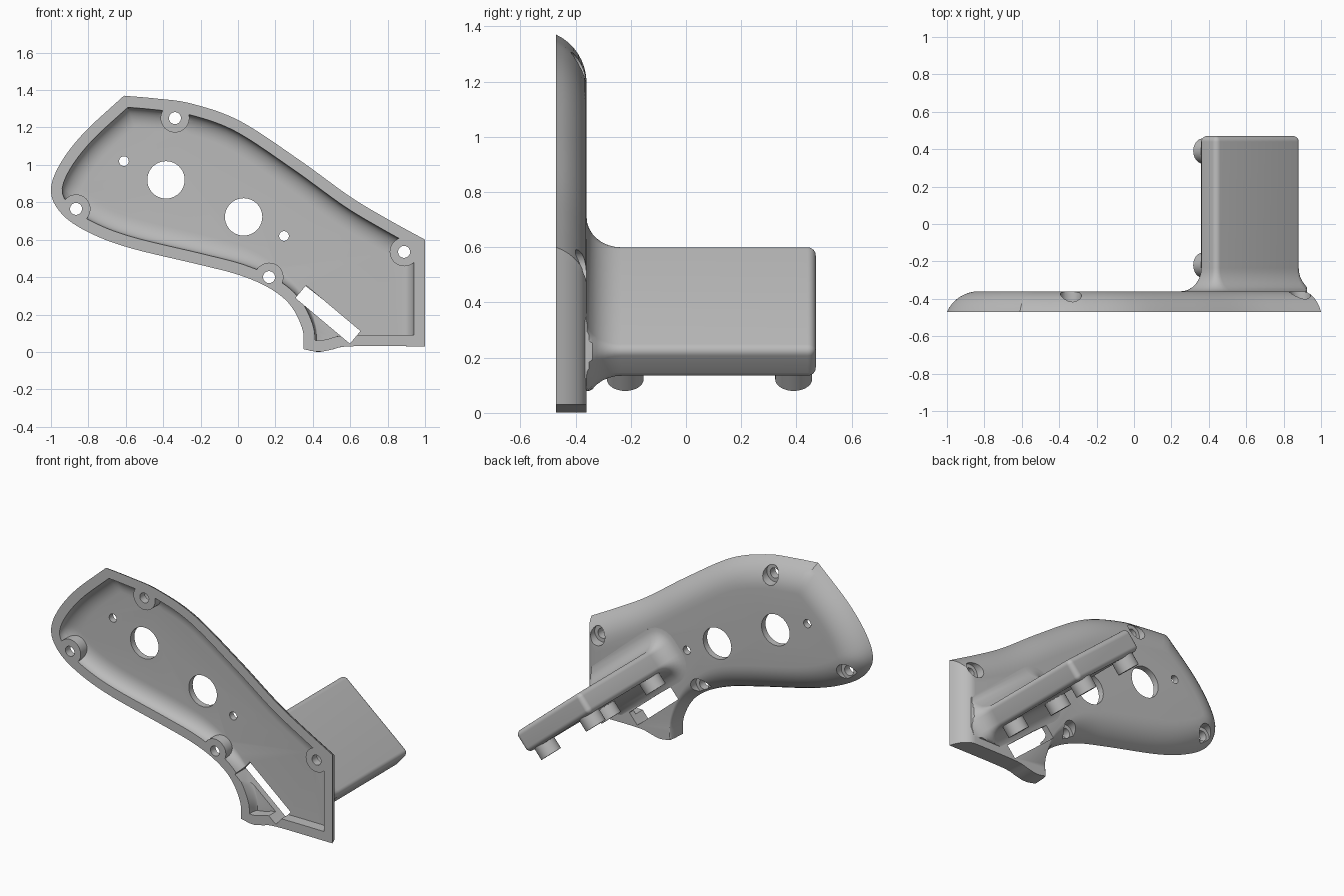
import bpy, bmesh, math
from mathutils import Vector

cube = bpy.data.objects.get("Cube")
if cube:
    bpy.data.objects.remove(cube)

grey = bpy.data.materials.new("plain_grey")
grey.use_nodes = True
grey.diffuse_color = (0.5, 0.5, 0.5, 1)
grey.node_tree.nodes["Principled BSDF"].inputs["Base Color"].default_value = (0.5, 0.5, 0.5, 1)

FRONT, BACK = -0.47, -0.36


def loft(name, rings):
    """Closed solid through rings of equal point count."""
    bm = bmesh.new()
    loops = [[bm.verts.new(p) for p in ring] for ring in rings]
    n = len(loops[0])
    for a, b in zip(loops, loops[1:]):
        for i in range(n):
            j = (i + 1) % n
            bm.faces.new((a[i], a[j], b[j], b[i]))
    bm.faces.new(loops[0])
    bm.faces.new(loops[-1])
    bmesh.ops.recalc_face_normals(bm, faces=bm.faces)
    if bm.calc_volume(signed=True) < 0:
        bmesh.ops.reverse_faces(bm, faces=bm.faces)
    mesh = bpy.data.meshes.new(name)
    bm.to_mesh(mesh)
    bm.free()
    mesh.materials.append(grey)
    ob = bpy.data.objects.new(name, mesh)
    bpy.context.collection.objects.link(ob)
    return ob


def prism_y(name, x, z, r, y0, y1, sides=40):
    ring = [(x + r * math.cos(math.tau * i / sides), z + r * math.sin(math.tau * i / sides))
            for i in range(sides)]
    return loft(name, [[(px, y, pz) for px, pz in ring] for y in (y0, y1)])


def cut(target, cutter):
    mod = target.modifiers.new("cut", 'BOOLEAN')
    mod.operation, mod.solver, mod.object = 'DIFFERENCE', 'EXACT', cutter
    bpy.context.view_layer.objects.active = target
    bpy.ops.object.modifier_apply(modifier=mod.name)
    bpy.data.objects.remove(cutter)


# Outline sections: x, z, amount of edge rounding; corners sit between sections
TOP = [(-.61, 1.37, 1), (-.44, 1.355, 1), (-.25, 1.328, 1), (.01, 1.235, 1), (.33, 1.025, 1),
       (.6, .83, 1), (.8, .71, 1), (1, .6, 1)]
SIDE = [(1, .6, .6), (1, .03, .6)]
BASE = [(1, .03, 0), (.6, .03, 0), (.5, .012, 0), (.43, 0, 0), (.35, .015, 0)]
REAR = [(.35, .015, .1), (.345, .12, .15), (.28, .25, .3), (.17, .34, .6), (.01, .41, .9),
        (-.2, .465, 1), (-.575, .555, 1), (-.79, .635, 1), (-.935, .73, 1), (-1, .85, 1),
        (-.96, .99, 1), (-.83, 1.165, 1), (-.61, 1.37, 1)]


def spline(points, steps=8):
    p = [Vector(q) for q in points]
    p = [2 * p[0] - p[1]] + p + [2 * p[-1] - p[-2]]
    out = []
    for a, b, c, d in zip(p, p[1:], p[2:], p[3:]):
        for i in range(steps):
            t = i / steps
            out.append(0.5 * (2 * b + (c - a) * t + (2 * a - 5 * b + 4 * c - d) * t * t
                              + (3 * b - a - 3 * c + d) * t ** 3))
    return out + [p[-2]]


SECTIONS = [spline(s) for s in (TOP, SIDE, BASE, REAR)]
COUNTS = (48, 16, 20, 80)


def offset_curve(pts, base, rounding):
    """Section moved inward, folds dropped, both ends extended."""
    flat = [p.to_2d() for p in pts]
    out = []
    for i, p in enumerate(flat):
        t = (flat[min(i + 1, len(flat) - 1)] - flat[max(i - 1, 0)]).normalized()
        d = base + rounding * max(0, min(1, pts[i].z))
        q = p + Vector((t.y, -t.x)) * d
        if min((q - o).length for o in flat) >= .9 * d:
            out.append(q)
    first = out[0] + (out[0] - out[1]).normalized() * .2
    last = out[-1] + (out[-1] - out[-2]).normalized() * .2
    return [first] + out + [last]


def crossing(a, b):
    for i in reversed(range(len(a) - 1)):
        u = a[i + 1] - a[i]
        for j in range(len(b) - 1):
            v, w = b[j + 1] - b[j], b[j] - a[i]
            det = u.cross(v)
            if abs(det) > 1e-9:
                s, t = w.cross(v) / det, w.cross(u) / det
                if -1e-4 <= s <= 1.0001 and -1e-4 <= t <= 1.0001:
                    return i, j, a[i] + u * s


def resample(pts, count):
    total = [0]
    for a, b in zip(pts, pts[1:]):
        total.append(total[-1] + (b - a).length)
    out, k = [], 0
    for i in range(count):
        s = total[-1] * i / count
        while total[k + 1] <= s:
            k += 1
        out.append(pts[k].lerp(pts[k + 1], (s - total[k]) / (total[k + 1] - total[k])))
    return out


def inset(base, rounding, y):
    """Whole outline moved inward, with mitred corners."""
    curves = [offset_curve(s, base, rounding) for s in SECTIONS]
    for k in range(len(curves)):
        nxt = (k + 1) % len(curves)
        i, j, p = crossing(curves[k], curves[nxt])
        curves[k] = curves[k][:i + 1] + [p]
        curves[nxt] = [p] + curves[nxt][j + 1:]
    return [(p.x, y, p.y) for c, n in zip(curves, COUNTS) for p in resample(c, n)]


# Shell with rounded back edge
LEVELS = 8
ARC, ROUND = .186, .17
sweep = math.asin(ROUND / ARC)
arc = [sweep * (1 - i / LEVELS) for i in range(LEVELS + 1)]
quarter = [math.pi / 2 * i / LEVELS for i in range(LEVELS + 1)]
shell = loft("grip_shell", [inset(0, ROUND - ARC * math.sin(a), BACK - ARC * (1 - math.cos(a)))
                            for a in arc])

# Hollow, leaving round screw bosses at the rim
hollow = loft("hollow", [inset(.06, 0, -.52)] +
              [inset(.06, .1 * (1 - math.cos(a)), FRONT + .07 * math.sin(a)) for a in quarter])
SCREWS = [(-.337, 1.25), (-.866, .765), (.166, .40), (.888, .535)]
for x, z in SCREWS:
    cut(hollow, prism_y("boss", x, z, .077, -.6, -.3))
cut(shell, hollow)

# Screw holes with wide recesses behind, then the large and small openings
for x, z in SCREWS:
    cut(shell, prism_y("screw_hole", x, z, .032, -.6, -.3))
    cut(shell, prism_y("screw_recess", x, z, .056, -.42, -.3))
for x, z, r in [(-.385, .92, .1), (.03, .722, .1), (-.61, 1.02, .026), (.246, .62, .026)]:
    cut(shell, prism_y("opening", x, z, r, -.6, -.3))

# Tilted directions shared by the slot, shelf and pegs
TILT = math.radians(40)
ALONG = Vector((math.cos(TILT), 0, -math.sin(TILT)))
UP = Vector((math.sin(TILT), 0, math.cos(TILT)))
Y = Vector((0, 1, 0))


def rounded_rect(center, length, thick, r, grow, y):
    rad = max(r + grow, .004)
    ring = []
    for k, (su, sv) in enumerate([(1, 1), (-1, 1), (-1, -1), (1, -1)]):
        for i in range(7):
            a = math.pi / 2 * (k + i / 6)
            u = su * (length / 2 + grow - rad) + rad * math.cos(a)
            v = sv * (thick / 2 + grow - rad) + rad * math.sin(a)
            p = center + ALONG * u + UP * v + Y * y
            if grow > 0:
                p.x, p.z = min(p.x, .925), max(p.z, .08)
            ring.append(p)
    return ring


slot_center = Vector((.481, 0, .2))
cut(shell, loft("slot", [rounded_rect(slot_center, .38, .088, .004, 0, y) for y in (-.6, -.3)]))

# Shelf standing out from the back, with a flared root and a rounded free end
LENGTH, THICK, EDGE, FLARE = .595, .14, .03, .11
center = Vector((.62, 0, .367))
levels = [(FLARE, BACK - .025)]
levels += [(FLARE * (1 - math.sin(a)), BACK + .125 * (1 - math.cos(a))) for a in quarter]
levels += [(-EDGE * (1 - math.cos(a)), .47 - EDGE * (1 - math.sin(a))) for a in quarter]
shelf = loft("shelf", [rounded_rect(center, LENGTH, THICK, EDGE, g, y) for g, y in levels])

# Four round pegs under the shelf
parts = [shell, shelf]
for side in (-1, 1):
    for y in (-.22, .39):
        foot = center + ALONG * side * (LENGTH / 2 - .09) + Y * y
        rings = []
        for h in (0, THICK / 2 + .075):
            rings.append([foot - UP * h + .067 * (ALONG * math.cos(math.tau * i / 32)
                          + Y * math.sin(math.tau * i / 32)) for i in range(32)])
        parts.append(loft("peg", rings))

# Smooth shading with sharp edges kept
bpy.ops.object.select_all(action='DESELECT')
for ob in parts:
    ob.select_set(True)
bpy.context.view_layer.objects.active = shell
bpy.ops.object.shade_smooth_by_angle(angle=math.radians(30))
